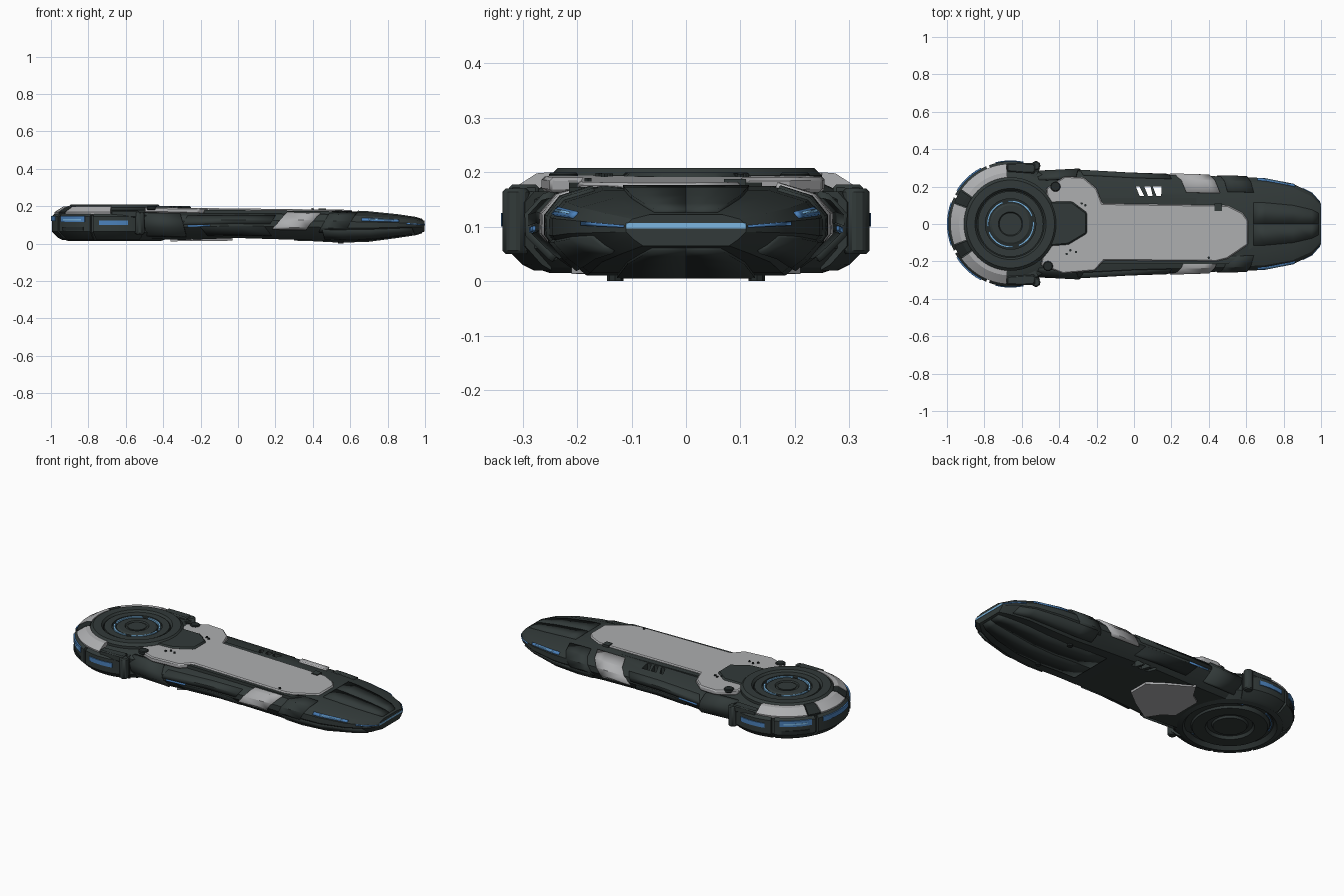
import bpy, bmesh, math
from mathutils import Vector

if "Cube" in bpy.data.objects:
    bpy.data.objects.remove(bpy.data.objects["Cube"])


def material(name, r, g, b):
    m = bpy.data.materials.new(name)
    m.use_nodes = True
    m.diffuse_color = (r, g, b, 1)
    m.node_tree.nodes["Principled BSDF"].inputs["Base Color"].default_value = (r, g, b, 1)
    return m


DARK = material("dark_armour", 0.032, 0.042, 0.041)
SHADE = material("deep_armour", 0.018, 0.024, 0.024)
GREY = material("pale_grey", 0.42, 0.425, 0.435)
BLUE = material("blue_light", 0.07, 0.22, 0.5)
GLOW = material("bright_blue", 0.2, 0.47, 0.75)
HEAD_X = -0.66


def build(name, verts, faces, mat, bevel=0):
    bm = bmesh.new()
    vs = [bm.verts.new(v) for v in verts]
    for f in faces:
        bm.faces.new([vs[i] for i in f])
    bmesh.ops.remove_doubles(bm, verts=bm.verts, dist=1e-5)
    bmesh.ops.recalc_face_normals(bm, faces=bm.faces)
    mesh = bpy.data.meshes.new(name)
    bm.to_mesh(mesh)
    bm.free()
    mesh.materials.append(mat)
    ob = bpy.data.objects.new(name, mesh)
    bpy.context.collection.objects.link(ob)
    if bevel:
        mod = ob.modifiers.new("bevel", "BEVEL")
        mod.width, mod.segments = bevel, 1
    return ob


def loft(name, rings, mat, closed=False):
    """Skin a list of equal rings; cap the ends unless closed."""
    n, k = len(rings[0]), len(rings)
    faces = [(i * n + j, i * n + (j + 1) % n, (i + 1) % k * n + (j + 1) % n, (i + 1) % k * n + j)
             for i in range(k if closed else k - 1) for j in range(n)]
    if not closed:
        faces += [tuple(range(n)), tuple(range((k - 1) * n, k * n))]
    return build(name, [v for r in rings for v in r], faces, mat)


def prism(name, outline, z0, z1, mat, slope=0, bevel=0):
    n = len(outline)
    verts = [(x, y, z + slope * x) for z in (z0, z1) for x, y in outline]
    faces = [tuple(range(n)), tuple(range(n, 2 * n))]
    faces += [(i, (i + 1) % n, n + (i + 1) % n, n + i) for i in range(n)]
    return build(name, verts, faces, mat, bevel)


def arc(name, profile, a0, a1, mat):
    """Sweep a closed (radius, height) profile about the head axis."""
    full = a1 - a0 >= 360
    steps = max(2, round((a1 - a0) / 5))
    rings = []
    for i in range(steps if full else steps + 1):
        a = math.radians(a0 + (a1 - a0) * i / steps)
        rings.append([(HEAD_X + r * math.cos(a), r * math.sin(a), z) for r, z in profile])
    return loft(name, rings, mat, full)


def disc(x, y, r, n=16):
    return [(x + r * math.cos(math.tau * i / n), y + r * math.sin(math.tau * i / n)) for i in range(n)]


def band(r0, r1, z0, z1):
    return [(r0, z0), (r1, z0), (r1, z1), (r0, z1)]


# Handle: stations (x, half width, bottom, top) and a half cross-section
STATIONS = [(-0.6, 0.27, 0.03, 0.17), (-0.3, 0.285, 0.02, 0.172), (0, 0.268, 0.03, 0.175),
            (0.4, 0.256, 0.018, 0.175), (0.55, 0.253, 0.01, 0.175), (0.7, 0.245, 0.015, 0.167),
            (0.85, 0.215, 0.035, 0.152), (0.95, 0.165, 0.05, 0.137), (0.998, 0.11, 0.065, 0.122)]
SECTION = [(0, 1), (0.62, 1), (0.9, 0.86), (1, 0.66), (1, 0.45), (0.87, 0.2), (0.72, 0), (0, 0)]


def mix(table, key, value):
    for a, b in zip(table, table[1:]):
        if value <= key(b):
            f = (value - key(a)) / (key(b) - key(a))
            return [p + (q - p) * f for p, q in zip(a, b)]
    return table[-1]


def surface(x, t, side):
    _, hw, zb, zt = mix(STATIONS, lambda s: s[0], x)
    _, w, h = mix([(i, *p) for i, p in enumerate(SECTION)], lambda s: s[0], t)
    return Vector((x, side * hw * w, zb + (zt - zb) * h))


def panel(name, x0, x1, t0, t1, thick, mat, shear=0, sides=(1, -1)):
    """Armour plate that follows the handle's skin."""
    xs = sorted({x0, x1} | {s[0] for s in STATIONS if x0 < s[0] < x1})
    ts = sorted({t0, t1} | {float(i) for i in range(8) if t0 < i < t1})
    for side in sides:
        verts = [surface(x + shear * (t - t0), t, side) for x in xs for t in ts]
        n = len(ts)
        faces = [(i * n + j, i * n + j + 1, i * n + n + j + 1, i * n + n + j)
                 for i in range(len(xs) - 1) for j in range(n - 1)]
        ob = build(name + ("_left" if side > 0 else "_right"), verts, faces, mat)
        mod = ob.modifiers.new("thickness", "SOLIDIFY")
        mod.thickness, mod.offset = 2 * thick, 0


rings = []
for s in STATIONS:
    half = [surface(s[0], t, 1) for t in range(8)]
    rings.append(half + [surface(s[0], t, -1) for t in range(6, 0, -1)])
handle = loft("handle_body", rings, DARK)

# Three slanted slots through the handle
for i in range(3):
    x = 0.01 + 0.045 * i
    cut = prism("slot_cutter", [(x + 0.02, 0.15), (x + 0.045, 0.15), (x + 0.02 + 0.014 * i, 0.2), (x, 0.2)],
                -0.1, 0.3, SHADE)
    cut.hide_render = True
    mod = handle.modifiers.new("slot", "BOOLEAN")
    mod.object, mod.operation, mod.solver = cut, "DIFFERENCE", "EXACT"
    bpy.context.view_layer.objects.active = handle
    bpy.ops.object.modifier_apply(modifier=mod.name)
    bpy.data.objects.remove(cut)

# Handle armour and lights
panel("shoulder_plate", -0.52, -0.31, 1.8, 5.2, 0.012, DARK, 0.01)
panel("side_rail", -0.27, 0.2, 2.2, 3.6, 0.006, DARK, -0.02)
panel("lower_rail", -0.2, 0.14, 4, 5.3, 0.006, SHADE, 0.03)
panel("side_clamp", 0.28, 0.46, 1.1, 4.3, 0.009, GREY, -0.03)
panel("rear_side_plate", 0.5, 0.64, 1.2, 4.6, 0.006, DARK, -0.02)
panel("rear_lower_plate", 0.45, 0.93, 4.2, 5.6, 0.007, DARK, 0.01)
panel("tail_top_plate", 0.64, 0.985, 0, 0.75, 0.006, DARK)
panel("belly_plate", 0.3, 0.985, 6.3, 7, 0.005, DARK)
panel("tail_light", 0.66, 0.86, 2.4, 2.85, 0.005, BLUE)
panel("tail_light_core", 0.7, 0.83, 2.55, 2.7, 0.007, GLOW)
panel("tail_corner_light", 0.9, 0.995, 3.0, 3.35, 0.004, BLUE)
panel("waist_light", -0.27, -0.15, 3.7, 4, 0.005, BLUE)
prism("tail_end_light", [(0.99, -0.11), (1, -0.11), (1, 0.11), (0.99, 0.11)], 0.097, 0.107, GLOW)
for y in (-0.13, 0.13):
    prism("foot", disc(0.55, y, 0.015, 8), 0, 0.02, SHADE)

# Pale deck plate and the latch in front of the head
deck = [(-0.47, 0.19), (-0.37, 0.255), (-0.27, 0.25), (-0.2, 0.19), (-0.17, 0.11), (0.5, 0.1),
        (0.58, 0.06), (0.61, 0.02), (0.61, -0.11), (0.5, -0.185), (0.44, -0.2), (-0.16, -0.195),
        (-0.21, -0.25), (-0.38, -0.265), (-0.5, -0.22), (-0.45, 0)]
prism("deck_plate", deck, 0.16, 0.188, GREY, -0.012, 0.006)
prism("deck_border", [(-0.2, 0.14), (0.5, 0.14), (0.64, 0.05), (0.64, -0.12), (0.5, -0.215), (-0.2, -0.215)],
      0.15, 0.179, DARK, -0.012)
prism("latch", [(-0.46, 0.12), (-0.33, 0.12), (-0.25, 0.06), (-0.25, -0.05), (-0.35, -0.11), (-0.46, -0.12)],
      0.16, 0.2, DARK, 0, 0.008)
for x, y in ((-0.42, 0.2), (-0.46, -0.225)):
    prism("deck_screw", disc(x, y, 0.027), 0.18, 0.2, SHADE, 0, 0.004)
for x, y in ((-0.28, 0.11), (-0.3, 0.09), (-0.26, 0.1), (-0.34, -0.14), (-0.36, -0.16), (-0.31, -0.15), (0.4, -0.18)):
    prism("deck_mark", disc(x, y, 0.007, 6), 0.18, 0.194, SHADE, -0.012)
prism("deck_tab", [(0.43, 0.07), (0.47, 0.07), (0.47, 0.11), (0.43, 0.11)], 0.17, 0.193, DARK, -0.012)

# Pale plate under the throat
half = [(-0.36, 0.09), (-0.3, 0.13), (-0.25, 0.21), (-0.12, 0.13), (-0.03, 0.06)]
prism("throat_plate", half + [(x, -y) for x, y in reversed(half)], 0.016, 0.04, GREY, 0.01)

# Round head: core, stepped discs and light rings
arc("head_core", [(0, 0.03), (0.12, 0.03), (0.13, 0.014), (0.2, 0.014), (0.21, 0.035), (0.23, 0.035),
                  (0.25, 0.015), (0.28, 0.025), (0.315, 0.06), (0.315, 0.15), (0.25, 0.18), (0, 0.18)], 0, 360, DARK)
arc("head_outer_ring", [(0.18, 0.17), (0.25, 0.17), (0.25, 0.194), (0.235, 0.208), (0.19, 0.208), (0.18, 0.195)],
    0, 360, DARK)
arc("head_middle_ring", band(0.135, 0.175, 0.17, 0.2), 0, 360, DARK)
arc("head_groove", band(0.1, 0.19, 0.17, 0.188), 0, 360, SHADE)
arc("head_hub", [(0, 0.17), (0.11, 0.17), (0.11, 0.196), (0.1, 0.202), (0.065, 0.202), (0.06, 0.195), (0, 0.195)],
    0, 360, DARK)
arc("head_button", [(0, 0.18), (0.05, 0.18), (0.05, 0.2), (0, 0.2)], 0, 360, DARK)
arc("under_hub", [(0, 0.018), (0.09, 0.018), (0.1, 0.035), (0, 0.035)], 0, 360, DARK)
for a in (20, 110, 200, 290):
    arc("head_light_ring", band(0.117, 0.127, 0.18, 0.2), a, a + 76, GLOW)
    arc("under_light_ring", band(0.215, 0.222, 0.031, 0.04), a, a + 50, BLUE)

# Rim armour, pale crowns and rim lights, mirrored across the head
rim = [(0.28, 0.02), (0.3, 0.03), (0.335, 0.065), (0.335, 0.145), (0.315, 0.165), (0.28, 0.165)]
crown = [(0.25, 0.16), (0.32, 0.155), (0.322, 0.168), (0.275, 0.198), (0.25, 0.2)]
spans = [(rim, 62, 110, DARK, "rim_arm"), (rim, 113, 152, DARK, "rim_shell"), (rim, 155, 205, DARK, "rim_nose"),
         (crown, 94, 145, GREY, "crown_side"), (crown, 160, 200, GREY, "crown_nose"),
         (crown, 146, 159, SHADE, "crown_gap"),
         (band(0.33, 0.34, 0.1, 0.125), 78, 104, BLUE, "arm_light"),
         (band(0.32, 0.34, 0.115, 0.148), 118, 148, BLUE, "shell_light"),
         (band(0.33, 0.3405, 0.125, 0.133), 122, 144, GLOW, "shell_light_core"),
         (band(0.32, 0.34, 0.12, 0.147), 160, 200, BLUE, "nose_light"),
         (band(0.33, 0.34, 0.07, 0.09), 120, 146, SHADE, "rim_vent")]
for profile, a0, a1, mat, name in spans:
    arc(name + "_left", profile, a0, a1, mat)
    if a1 < 180:
        arc(name + "_right", profile, 360 - a1, 360 - a0, mat)
for s in (1, -1):
    prism("rim_hinge", disc(-0.525, s * 0.312, 0.025, 12), 0.05, 0.17, DARK, 0, 0.006)
    prism("rim_arm_cap", [(-0.68, s * 0.28), (-0.68, s * 0.325), (-0.53, s * 0.325), (-0.53, s * 0.27)],
          0.14, 0.178, DARK, 0, 0.006)

# Smooth shading with sharp edges kept
bpy.ops.object.select_all(action="DESELECT")
for ob in bpy.context.collection.objects:
    if ob.type == "MESH":
        ob.select_set(True)
        bpy.context.view_layer.objects.active = ob
bpy.ops.object.shade_smooth_by_angle(angle=math.radians(25))
